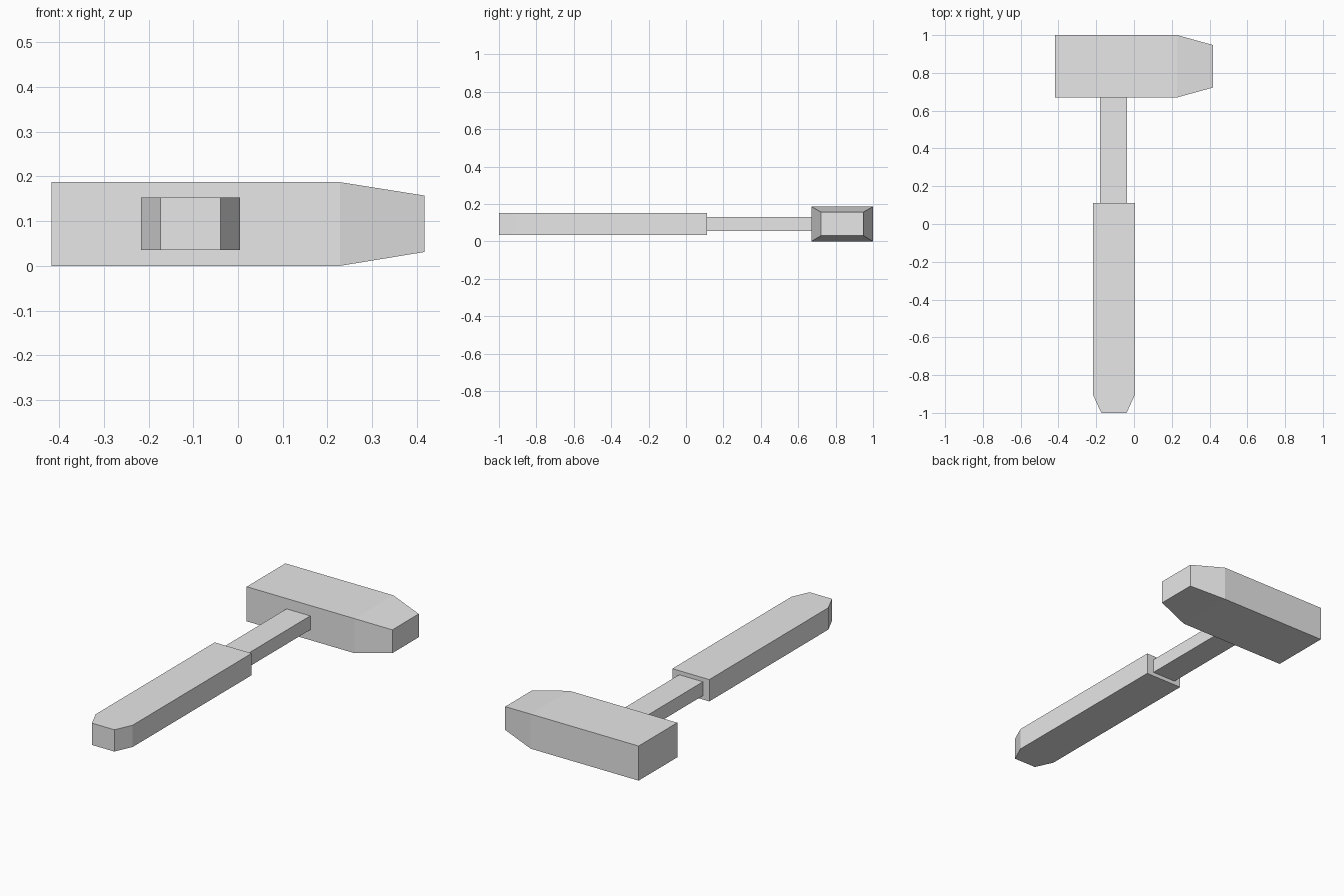
import bpy
import bmesh

cube = bpy.data.objects.get("Cube")
if cube:
    bpy.data.objects.remove(cube, do_unlink=True)

grey = bpy.data.materials.new("light grey")
grey.use_nodes = True
colour = (0.8, 0.8, 0.8, 1.0)
grey.diffuse_color = colour
grey.node_tree.nodes["Principled BSDF"].inputs["Base Color"].default_value = colour


def loft(name, axis, sections):
    """Join rectangular sections (position, u range, v range) along an axis."""
    bm = bmesh.new()
    rings = []
    for pos, (u0, u1), (v0, v1) in sections:
        ring = []
        for u, v in ((u0, v0), (u1, v0), (u1, v1), (u0, v1)):
            co = (pos, u, v) if axis == "X" else (u, pos, v)
            ring.append(bm.verts.new(co))
        rings.append(ring)
    for a, b in zip(rings, rings[1:]):
        for i in range(4):
            j = (i + 1) % 4
            bm.faces.new((a[i], a[j], b[j], b[i]))
    bm.faces.new(rings[0])
    bm.faces.new(rings[-1])
    bmesh.ops.recalc_face_normals(bm, faces=bm.faces)
    mesh = bpy.data.meshes.new(name)
    bm.to_mesh(mesh)
    bm.free()
    mesh.materials.append(grey)
    obj = bpy.data.objects.new(name, mesh)
    bpy.context.collection.objects.link(obj)
    return obj


# Hammer head, block with one tapered end
block_y, block_z = (0.67, 1.0), (0.0, 0.187)
loft("hammer_head", "X", [
    (-0.417, block_y, block_z),
    (0.228, block_y, block_z),
    (0.417, (0.722, 0.948), (0.031, 0.157)),
])

# Thin shaft between grip and head
shaft_x, shaft_z = (-0.179, -0.037), (0.056, 0.131)
loft("shaft", "Y", [(0.10, shaft_x, shaft_z), (0.68, shaft_x, shaft_z)])

# Thicker grip, narrowed at its butt
grip_x, grip_z = (-0.217, 0.004), (0.035, 0.153)
loft("grip", "Y", [
    (-1.0, (-0.173, -0.039), grip_z),
    (-0.905, grip_x, grip_z),
    (0.111, grip_x, grip_z),
])
